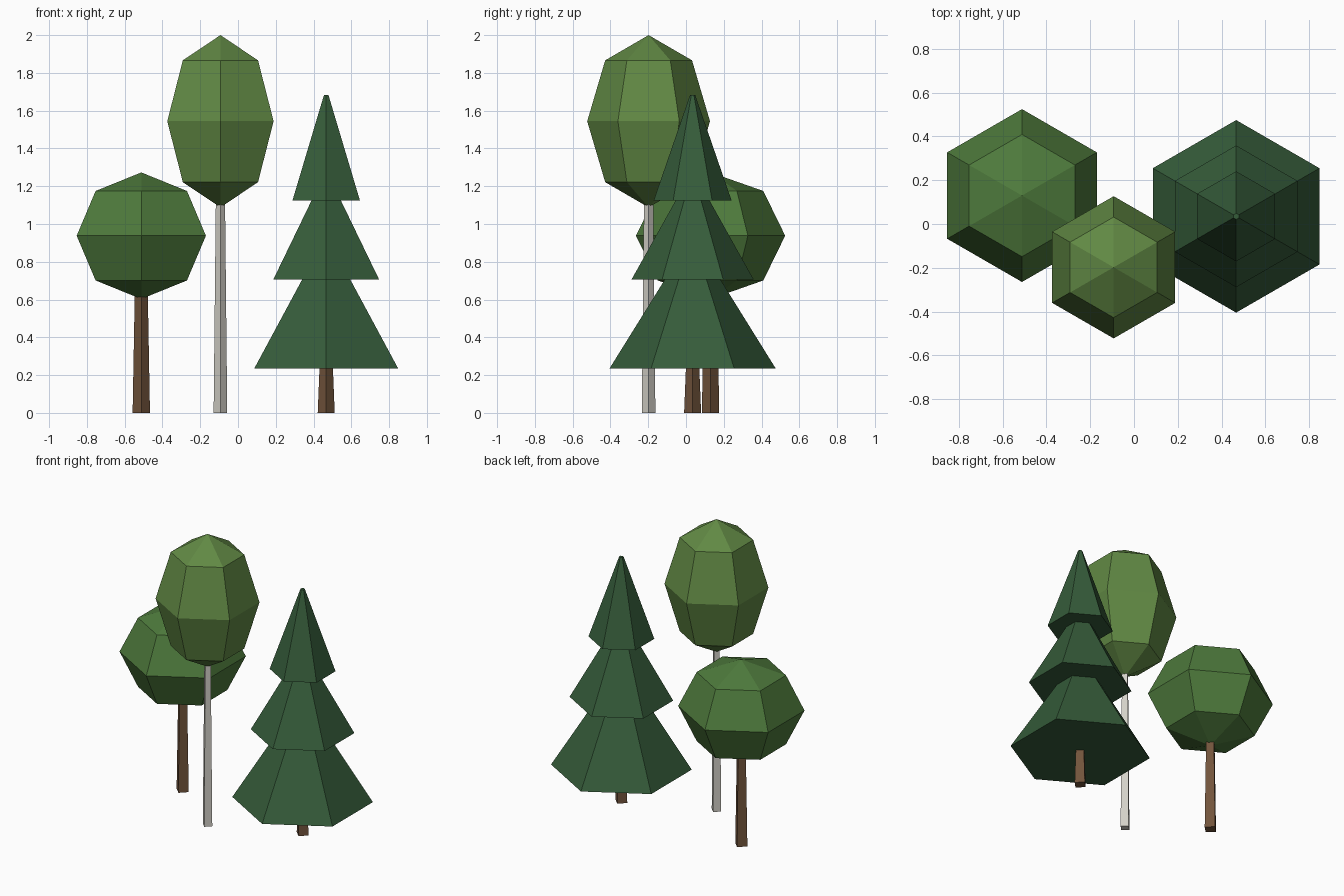
import bpy
import bmesh
import math

if "Cube" in bpy.data.objects:
    bpy.data.objects.remove(bpy.data.objects["Cube"])


def material(name, rgb):
    mat = bpy.data.materials.new(name)
    mat.diffuse_color = (*rgb, 1)
    mat.use_nodes = True
    mat.node_tree.nodes["Principled BSDF"].inputs["Base Color"].default_value = mat.diffuse_color
    return mat


def lathe(name, center, profile, sides, mat):
    """Flat-faced solid from (radius, z) rings, one corner pointing to +y.
    Zero radius makes a tip; open ends are capped."""
    bm = bmesh.new()
    rings = []
    for r, z in profile:
        count = sides if r > 0 else 1
        ring = []
        for i in range(count):
            a = math.pi / 2 + 2 * math.pi * i / sides
            ring.append(bm.verts.new((r * math.cos(a), r * math.sin(a), z)))
        rings.append(ring)
    for low, high in zip(rings, rings[1:]):
        for i in range(sides):
            j = (i + 1) % sides
            if len(low) == 1:
                bm.faces.new((low[0], high[j], high[i]))
            elif len(high) == 1:
                bm.faces.new((low[i], low[j], high[0]))
            else:
                bm.faces.new((low[i], low[j], high[j], high[i]))
    for ring in (rings[0], rings[-1]):
        if len(ring) > 1:
            bm.faces.new(ring)
    bmesh.ops.recalc_face_normals(bm, faces=bm.faces)
    mesh = bpy.data.meshes.new(name)
    bm.to_mesh(mesh)
    bm.free()
    mesh.materials.append(mat)
    obj = bpy.data.objects.new(name, mesh)
    obj.location = (*center, 0)
    bpy.context.collection.objects.link(obj)
    return obj


def ball(radius, z, half_height):
    """Profile of a four-band ellipsoid, bottom to top."""
    k = math.sqrt(0.5)
    return [(0, z - half_height), (radius * k, z - half_height * k), (radius, z),
            (radius * k, z + half_height * k), (0, z + half_height)]


bark = material("bark", (0.17, 0.09, 0.045))
pale_bark = material("pale_bark", (0.66, 0.64, 0.58))
leaf = material("leaf", (0.076, 0.195, 0.045))
light_leaf = material("light_leaf", (0.12, 0.25, 0.058))
needle = material("needle", (0.036, 0.107, 0.042))

# Round tree
spot = (-0.512, 0.13)
lathe("round_tree_trunk", spot, [(0.046, 0), (0.034, 0.66)], 4, bark)
lathe("round_tree_crown", spot, ball(0.395, 0.938, 0.335), 6, leaf)

# Tall pale-barked tree
spot = (-0.093, -0.198)
lathe("tall_tree_trunk", spot, [(0.036, 0), (0.024, 1.16)], 4, pale_bark)
lathe("tall_tree_crown", spot, ball(0.325, 1.544, 0.456), 6, light_leaf)

# Conifer: trunk and three stacked tiers
spot = (0.467, 0.035)
lathe("conifer_trunk", spot, [(0.045, 0), (0.033, 0.3)], 4, bark)
tiers = [(0.44, 0.235, 0.92), (0.324, 0.705, 1.26), (0.206, 1.125, 1.682)]
for n, (radius, base, top) in enumerate(tiers, 1):
    lathe(f"conifer_tier_{n}", spot, [(radius, base), (0.014, top)], 6, needle)
